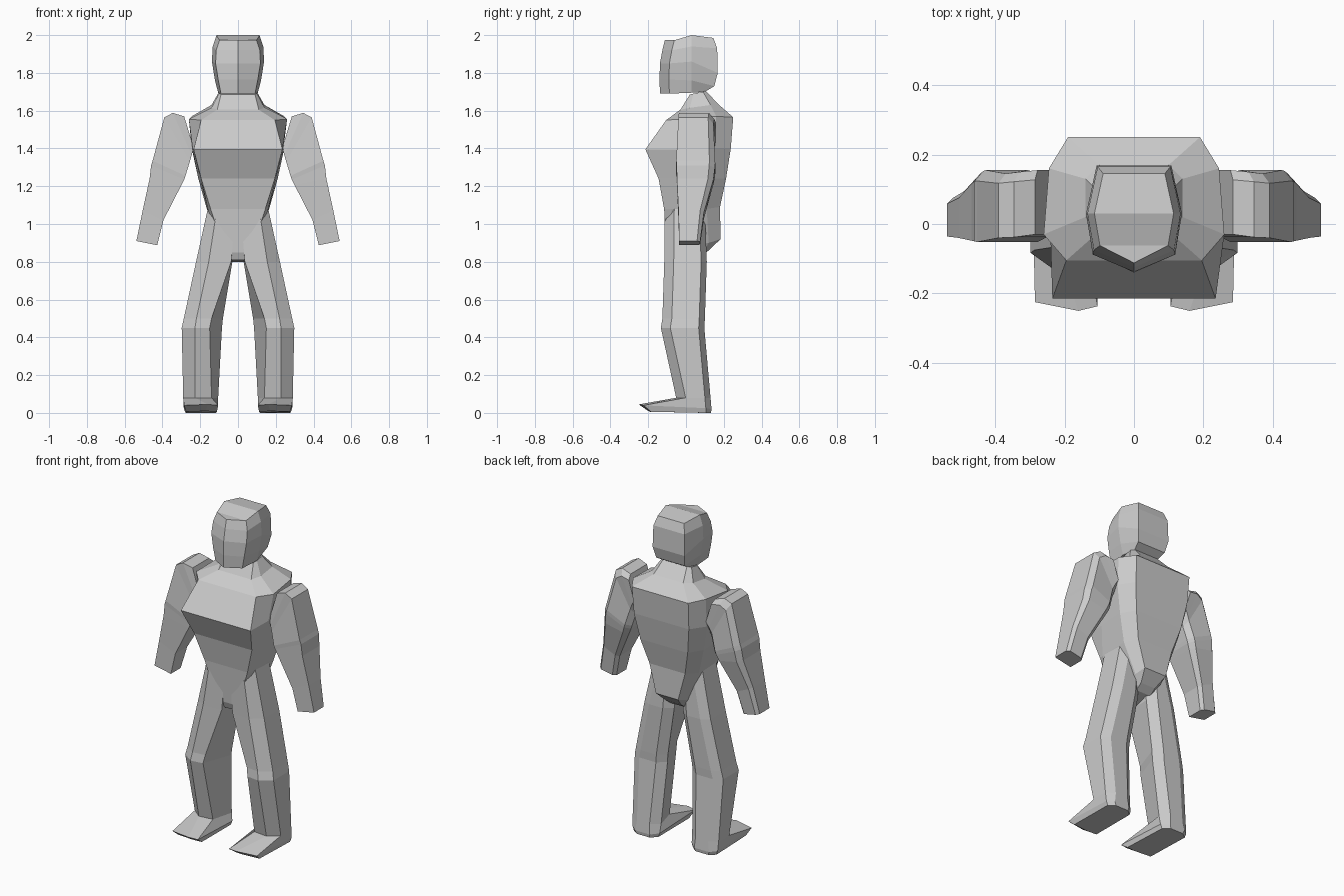
import bpy, bmesh


def loft(name, rings, mirror=False):
    """Skin a list of equal-length point rings and cap both ends."""
    bm = bmesh.new()
    loops = [[bm.verts.new(p) for p in r] for r in rings]
    n = len(loops[0])
    for a, b in zip(loops, loops[1:]):
        for i in range(n):
            j = (i + 1) % n
            bm.faces.new((a[i], a[j], b[j], b[i]))
    for r in (loops[0], loops[-1]):
        if n % 2:
            bm.faces.new(r)
        else:  # cap as a strip across the ring so it can curve
            for i in range(n // 2 - 1):
                bm.faces.new((r[i], r[i + 1], r[n - 2 - i], r[n - 1 - i]))
    bmesh.ops.remove_doubles(bm, verts=bm.verts, dist=0.0005)
    bmesh.ops.recalc_face_normals(bm, faces=bm.faces)
    me = bpy.data.meshes.new(name)
    bm.to_mesh(me)
    bm.free()
    ob = bpy.data.objects.new(name, me)
    bpy.context.collection.objects.link(ob)
    if mirror:
        ob.modifiers.new("Mirror", 'MIRROR').use_mirror_merge = False
    return ob


def both(half):
    """Close a half ring (front to back) with its mirror image."""
    return half + [(-x, y, z) for x, y, z in reversed(half)]


# Head: wedge face, rounded back
def head_ring(w, tip, back, zf, zm, zb):
    return both([(0, tip, zf), (w * .86, tip + .05, zf), (w, .03, zm), (w * .78, back, zb)])


loft("head", [
    head_ring(.105, -.138, .10, 1.69, 1.695, 1.70),
    head_ring(.122, -.140, .15, 1.765, 1.76, 1.73),
    head_ring(.138, -.138, .168, 1.85, 1.86, 1.80),
    head_ring(.134, -.125, .165, 1.92, 1.94, 1.93),
    head_ring(.114, -.112, .145, 1.973, 2.0, 1.985),
])

# Torso: pelvis, waist, chest, shoulders, neck
loft("torso", [both(h) for h in (
    [(.03, -.085, .81), (.035, -.03, .80), (.05, .08, .83), (.05, .12, .86)],
    [(.07, -.10, .85), (.09, -.05, .87), (.09, .12, .90), (.075, .183, .92)],
    [(.145, -.116, 1.08), (.16, -.08, 1.08), (.165, .11, 1.08), (.12, .18, 1.09)],
    [(.195, -.145, 1.24), (.20, -.04, 1.24), (.21, .13, 1.24), (.16, .212, 1.24)],
    [(.235, -.215, 1.395), (.24, -.05, 1.395), (.245, .15, 1.40), (.185, .237, 1.40)],
    [(.195, -.105, 1.55), (.26, -.03, 1.555), (.245, .16, 1.57), (.19, .25, 1.565)],
    [(.11, -.03, 1.605), (.14, .02, 1.615), (.14, .13, 1.63), (.10, .17, 1.635)],
    [(.09, .02, 1.685), (.10, .04, 1.69), (.10, .09, 1.70), (.08, .105, 1.705)],
)])


# Arms: six-sided tube, each ring given by inner (x, z) and outer (x, z)
def arm_ring(xi, zi, xo, zo, yf, yb):
    def at(t, y):
        return (xi + (xo - xi) * t, y, zi + (zo - zi) * t)
    c = yb - (yb - yf) * .15
    return [at(0, yf), at(1, yf), at(1, c), at(.85, yb), at(.15, yb), at(0, c)]


loft("arm", [
    arm_ring(.235, 1.405, .285, 1.57, -.03, .155),
    arm_ring(.245, 1.365, .345, 1.588, -.038, .15),
    arm_ring(.255, 1.33, .39, 1.565, -.04, .145),
    arm_ring(.278, 1.255, .452, 1.335, -.052, .155),
    arm_ring(.285, 1.235, .46, 1.31, -.05, .153),
    arm_ring(.30, 1.205, .468, 1.24, -.048, .145),
    arm_ring(.395, 1.02, .505, 1.07, -.04, .095),
    arm_ring(.428, .888, .538, .91, -.036, .075),
], mirror=True)


# Legs with feet: seven-sided tube from hip to sole
def leg_ring(z, fi, fo, o, i, yf, yb):
    return [(fi, yf + .01, z), (fo, yf, z), (o, yf + .05, z), (o, yb - .03, z),
            (o - .05, yb, z), (i + .05, yb, z), (i, yb - .04, z)]


loft("leg", [
    leg_ring(1.09, .012, .11, .158, .01, -.112, .10),
    leg_ring(.80, .036, .155, .222, .03, -.115, .11),
    leg_ring(.50, .14, .22, .287, .08, -.125, .10),
    leg_ring(.45, .15, .228, .298, .085, -.133, .097),
    leg_ring(.08, .14, .228, .29, .105, -.052, .13),
    [(.105, -.237, .04), (.16, -.25, .045), (.285, -.225, .04), (.287, .105, .025),
     (.25, .135, .02), (.15, .135, .02), (.108, .10, .025)],
    [(.112, -.19, .006), (.17, -.20, .01), (.275, -.185, .006), (.278, .105, 0),
     (.24, .132, 0), (.155, .132, 0), (.118, .10, 0)],
], mirror=True)
